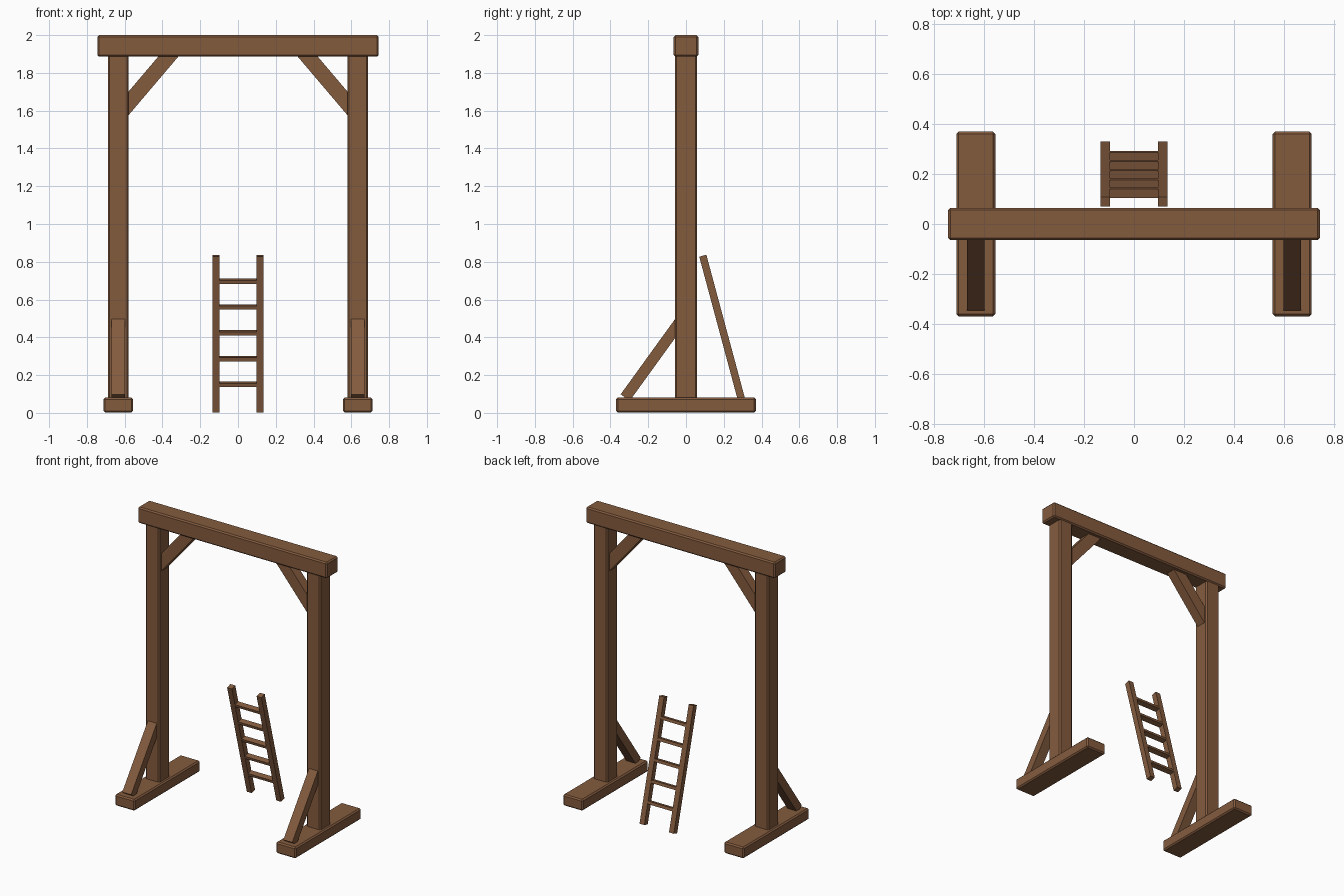
import bpy
import bmesh
from mathutils import Matrix, Vector

old = bpy.data.objects.get("Cube")
if old:
    bpy.data.objects.remove(old, do_unlink=True)

wood = bpy.data.materials.new("brown wood")
wood.use_nodes = True
colour = (0.23, 0.105, 0.048, 1)
wood.diffuse_color = colour
wood.node_tree.nodes["Principled BSDF"].inputs["Base Color"].default_value = colour


def timber(name, start, end, side, width, depth, bevel=0):
    """Square timber from start to end; width runs along the side axis."""
    start, end, side = Vector(start), Vector(end), Vector(side)
    axis = end - start
    along = axis.normalized()
    across = along.cross(side)
    frame = Matrix((side, across, along)).transposed()
    if frame.determinant() < 0:
        frame = Matrix((side, -across, along)).transposed()
    bm = bmesh.new()
    bmesh.ops.create_cube(bm, size=1)
    bmesh.ops.scale(bm, vec=(width, depth, axis.length), verts=bm.verts)
    bmesh.ops.transform(bm, matrix=Matrix.Translation((start + end) / 2) @ frame.to_4x4(),
                        verts=bm.verts)
    bmesh.ops.recalc_face_normals(bm, faces=bm.faces)
    mesh = bpy.data.meshes.new(name)
    bm.to_mesh(mesh)
    bm.free()
    mesh.materials.append(wood)
    obj = bpy.data.objects.new(name, mesh)
    bpy.context.collection.objects.link(obj)
    if bevel:
        mod = obj.modifiers.new("worn edges", "BEVEL")
        mod.width = bevel
        mod.segments = 1
    return obj


X, Y = (1, 0, 0), (0, 1, 0)

# Top beam
timber("top_beam", (-0.745, 0, 1.943), (0.745, 0, 1.943), Y, 0.13, 0.114, 0.009)

# Ladder centre line
foot, head = Vector((0, 0.311, 0.006)), Vector((0, 0.089, 0.832))
lean = (head - foot).normalized()

for label, s in (("left", 1), ("right", -1)):
    x = s * 0.634
    # Frame side: foot, post and braces
    timber(label + "_foot", (x, -0.37, 0.041), (x, 0.37, 0.041), X, 0.156, 0.08, 0.009)
    timber(label + "_post", (x, 0, 0.07), (x, 0, 1.9), X, 0.11, 0.116, 0.009)
    timber(label + "_foot_brace", (x, -0.322, 0.081), (x, -0.03, 0.485), X, 0.07, 0.059)
    timber(label + "_knee_brace", (s * 0.619, 0, 1.592), (s * 0.331, 0, 1.931), Y, 0.07, 0.081)
    # Ladder rail
    offset = Vector((s * 0.116, 0, 0))
    timber(label + "_ladder_rail", foot + offset, head + offset, X, 0.038, 0.039)

# Ladder rungs
depth_axis = lean.cross(Vector(X)).normalized()
for i in range(5):
    z = 0.151 + i * 0.1365
    centre = foot + lean * ((z - foot.z) / lean.z)
    half = Vector((0.12, 0, 0))
    timber("ladder_rung_%d" % (i + 1), centre - half, centre + half, depth_axis, 0.037, 0.02)
